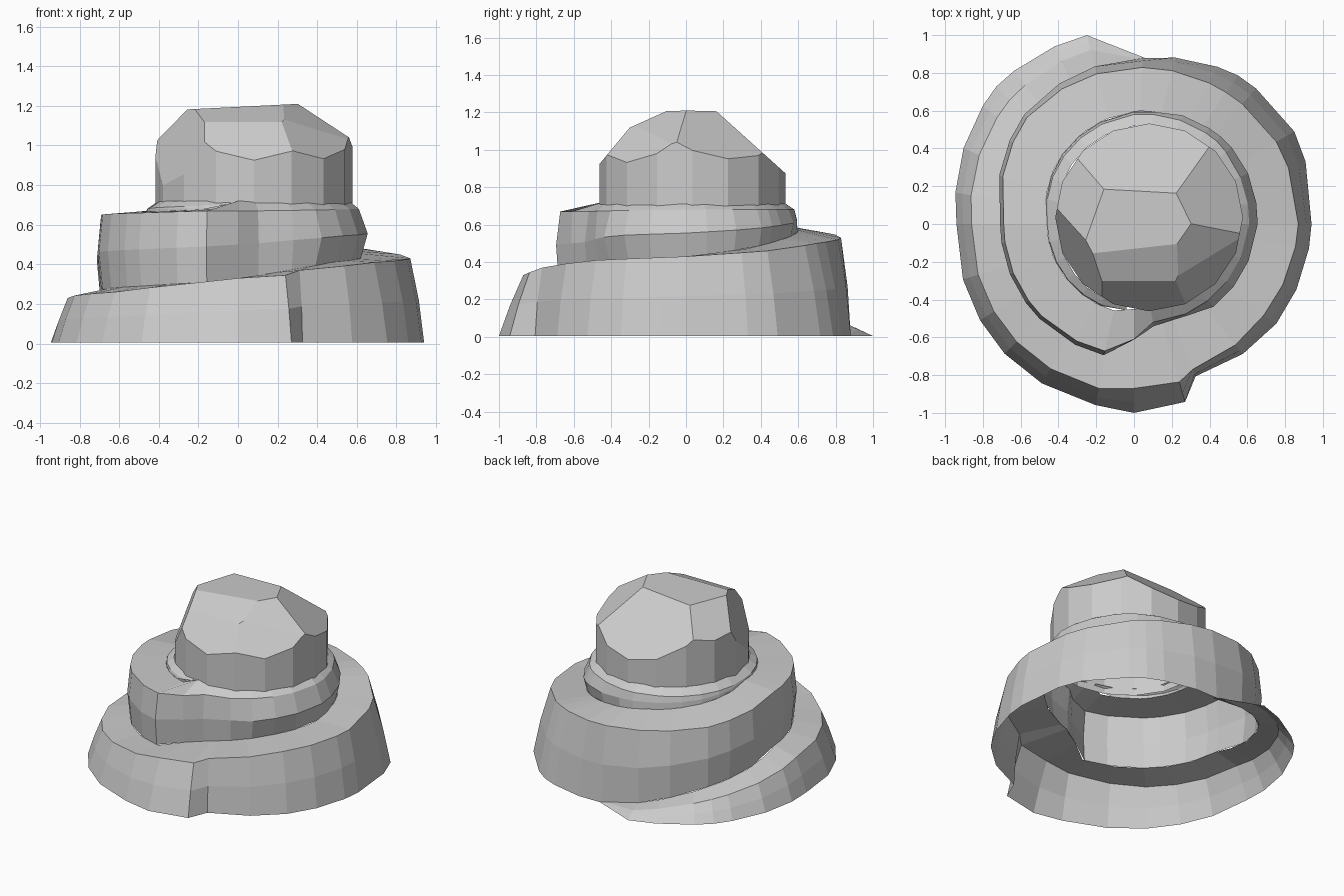
import bpy, bmesh
from math import sin, cos, radians, pi
from mathutils import Vector

if "Cube" in bpy.data.objects:
    bpy.data.objects.remove(bpy.data.objects["Cube"])

# Spiral terrace, first turn: angle, foot radius, rim radius, rim z, ledge inner radius, ledge inner z
TURN_1 = [
    (86, .88, .87, .01, .86, .01), (104, 1.03, .95, .04, .85, .05),
    (135, 1.03, .93, .13, .80, .16), (180, .94, .86, .23, .69, .27),
    (225, .97, .88, .26, .69, .29), (258, .98, .89, .31, .70, .31),
    (270, 1.0, .87, .33, .58, .33), (286, .98, .87, .345, .52, .35),
    (292, .87, .83, .37, .53, .36), (325, .92, .84, .41, .58, .41),
    (360, .94, .87, .43, .62, .43), (390, .98, .87, .46, .64, .47),
    (415, .96, .85, .50, .62, .52), (447, .88, .83, .53, .60, .57)]
# Later turns stand on the ledge below: angle, rim radius, rim z, inner radius, inner z
TURN_2 = [
    (495, .80, .58, .53, .62), (540, .69, .65, .46, .67),
    (585, .69, .66, .46, .67), (617, .69, .67, .47, .68),
    (630, .61, .67, .45, .72), (641, .53, .67, .45, .72),
    (720, .61, .68, .56, .72), (765, .62, .68, .55, .72),
    (810, .58, .68, .52, .72), (900, .455, .68, .395, .72),
    (985, .46, .70, .43, .72)]
RIMS = [(r[0],) + r[2:] for r in TURN_1] + TURN_2


def interp(table, a):
    for p, q in zip(table, table[1:]):
        if a <= q[0]:
            t = (a - p[0]) / (q[0] - p[0])
            return [u + (v - u) * t for u, v in zip(p, q)][1:]
    return table[-1][1:]


def finish(bm, name):
    bmesh.ops.recalc_face_normals(bm, faces=bm.faces)
    me = bpy.data.meshes.new(name)
    bm.to_mesh(me)
    bm.free()
    ob = bpy.data.objects.new(name, me)
    bpy.context.collection.objects.link(ob)
    return ob


# Winding terraces: one strip of wall plus ledge, open underneath
angles = [r[0] for r in RIMS]
for a in range(86, 985, 14):
    if min(abs(a - k) for k in angles) > 6:
        angles.append(a)
angles.sort()
bm = bmesh.new()
prev = None
for a in angles:
    rt, zt, ri, zi = interp(RIMS, a)
    if a < 448:
        rb, zb, swell = interp(TURN_1, a)[0], .005, .02
    else:
        rb, zb = interp(RIMS, a - 360)[2:]
        swell = .16 if 660 < a < 800 else .05
    h = max(zt - zb, 0)
    section = [(rb + (rt - rb) * f + swell * h * sin(pi * f), zb + (zt - zb) * f)
               for f in (0, .5, 1)] + [(ri, zi)]
    t = radians(a)
    ring = [bm.verts.new((r * cos(t), r * sin(t), z)) for r, z in section]
    if prev:
        for i in range(len(ring) - 1):
            bm.faces.new((prev[i], ring[i], ring[i + 1], prev[i + 1]))
    prev = ring
finish(bm, "spiral_terrace")

# Faceted cap: a prism chiselled by planes (point, normal)
CUTS = [
    ((0, 0, 1.195), (-.05, 0, 1)),
    ((0, .17, 1.2), (0, .9, 1)),
    ((0, -.12, 1.2), (0, -.45, 1)),
    ((0, -.3, 1.12), (0, -1.2, 1)),
    ((-.17, -.3, 1.12), (-2.4, -1.25, 1)),
    ((-.22, .03, 1.18), (-.75, .25, 1)),
    ((.31, 0, 1.205), (.73, .38, 1)),
    ((.31, 0, 1.205), (.57, -.43, 1)),
    ((.22, -.3, 1.12), (.82, -.84, 1))]
bm = bmesh.new()
bmesh.ops.create_cone(bm, cap_ends=True, segments=16, radius1=.497, radius2=.497, depth=.64)
bmesh.ops.translate(bm, verts=bm.verts, vec=(.08, .035, .99))
for co, no in CUTS:
    cut = bmesh.ops.bisect_plane(bm, geom=bm.verts[:] + bm.edges[:] + bm.faces[:],
                                 plane_co=co, plane_no=Vector(no).normalized(), clear_outer=True)
    edges = [e for e in cut["geom_cut"] if isinstance(e, bmesh.types.BMEdge)]
    bmesh.ops.contextual_create(bm, geom=edges)
bmesh.ops.recalc_face_normals(bm, faces=bm.faces)
under = [f for f in bm.faces if f.normal.z < -.9]
bmesh.ops.delete(bm, geom=under, context='FACES')
finish(bm, "faceted_cap")
